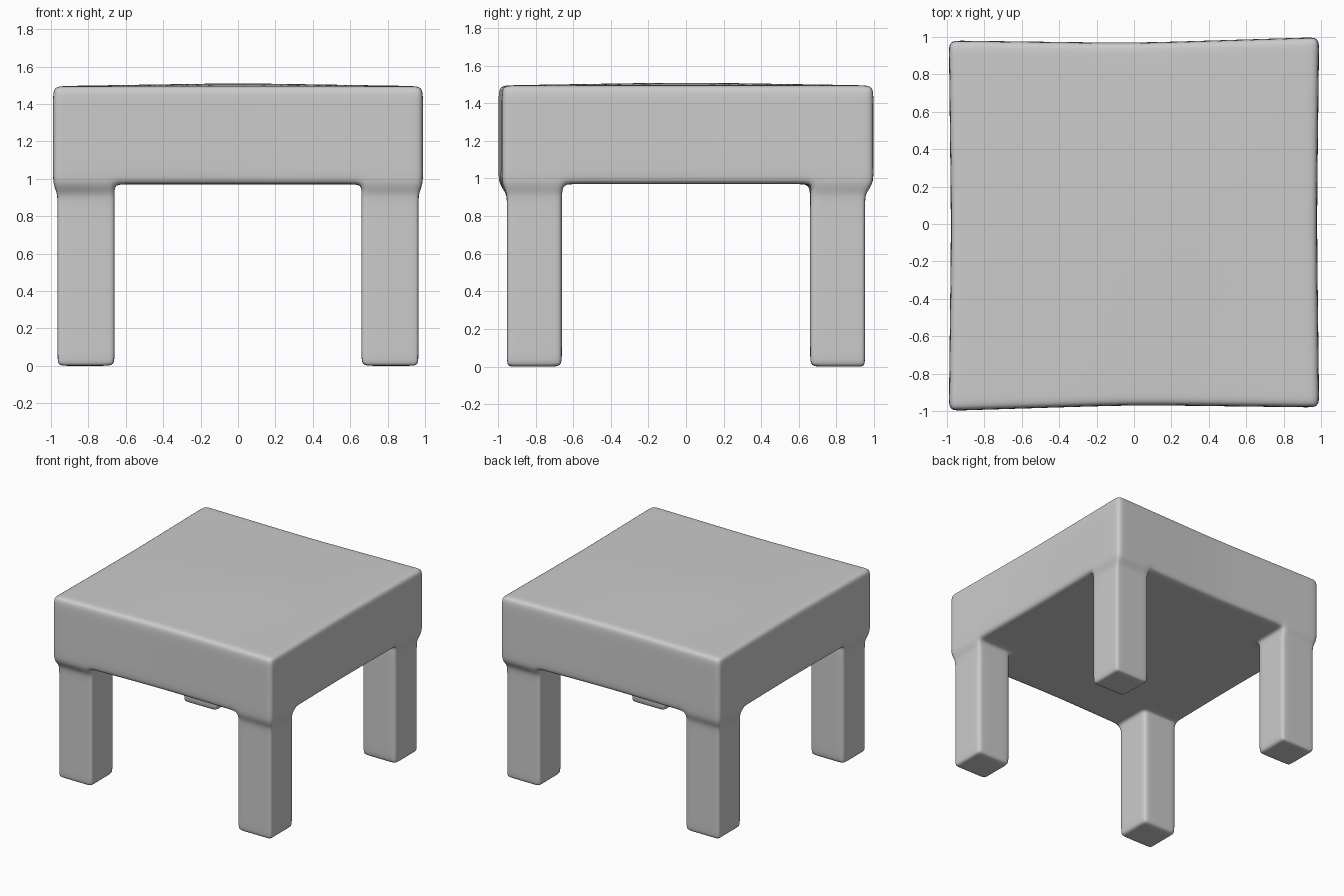
import bpy, bmesh

if "Cube" in bpy.data.objects:
    bpy.data.objects.remove(bpy.data.objects["Cube"])

# Grid lines: rounded edges come from narrow support rows beside each edge
H = [0.0, 0.35, 0.60, 0.66, 0.72, 0.92, 0.99]
XY = [-v for v in reversed(H[1:])] + H
Z = [0.0, 0.06, 0.45, 0.86, 0.92, 0.97, 1.04, 1.42, 1.495]
UNDERSIDE = Z.index(0.97)
N, M = len(XY) - 1, len(Z) - 1


def filled(i, j, k):
    if not (0 <= i < N and 0 <= j < N and 0 <= k < M):
        return False
    if k >= UNDERSIDE:
        return True  # seat
    mid = [abs(XY[a] + XY[a + 1]) / 2 for a in (i, j)]
    return min(mid) > 0.66  # corner legs


def shaped(x, y, z):
    # legs sit slightly inside the seat, sides pinch in, top is gently domed
    if z < 0.95:
        if abs(x) > 0.98:
            x *= 0.965 / 0.99
        if abs(y) > 0.98:
            y *= 0.952 / 0.99
    else:
        px, py = 1 - abs(y), 1 - abs(x)
        if z > 1.49:
            z += 0.018 * min(px, 1) * min(py, 1)
        if abs(x) > 0.9:
            x *= 1 - 0.012 * px
        if abs(y) > 0.9:
            y *= 1 - 0.022 * py
        y += 0.009 * x
    return x, y, z


bm = bmesh.new()
verts = {}


def vert(key):
    if key not in verts:
        i, j, k = key
        verts[key] = bm.verts.new(shaped(XY[i], XY[j], Z[k]))
    return verts[key]


# Faces only where a filled cell meets an empty one
for i in range(N):
    for j in range(N):
        for k in range(M):
            if not filled(i, j, k):
                continue
            for axis in range(3):
                for side in (0, 1):
                    nb = [i, j, k]
                    nb[axis] += 1 if side else -1
                    if filled(*nb):
                        continue
                    a, b = (axis + 1) % 3, (axis + 2) % 3
                    ring = []
                    for da, db in ((0, 0), (1, 0), (1, 1), (0, 1)):
                        c = [i, j, k]
                        c[axis] += side
                        c[a] += da
                        c[b] += db
                        ring.append(vert(tuple(c)))
                    bm.faces.new(ring if side else ring[::-1])

bmesh.ops.recalc_face_normals(bm, faces=bm.faces)
for f in bm.faces:
    f.smooth = True

mesh = bpy.data.meshes.new("stool_seat_and_legs")
bm.to_mesh(mesh)
bm.free()
stool = bpy.data.objects.new("stool_seat_and_legs", mesh)
bpy.context.collection.objects.link(stool)

# Soft rounded finish
sub = stool.modifiers.new("soft_edges", 'SUBSURF')
sub.levels = sub.render_levels = 2

mat = bpy.data.materials.new("light grey")
mat.diffuse_color = (0.6, 0.6, 0.6, 1)
mat.use_nodes = True
mat.node_tree.nodes["Principled BSDF"].inputs["Base Color"].default_value = mat.diffuse_color
mesh.materials.append(mat)
